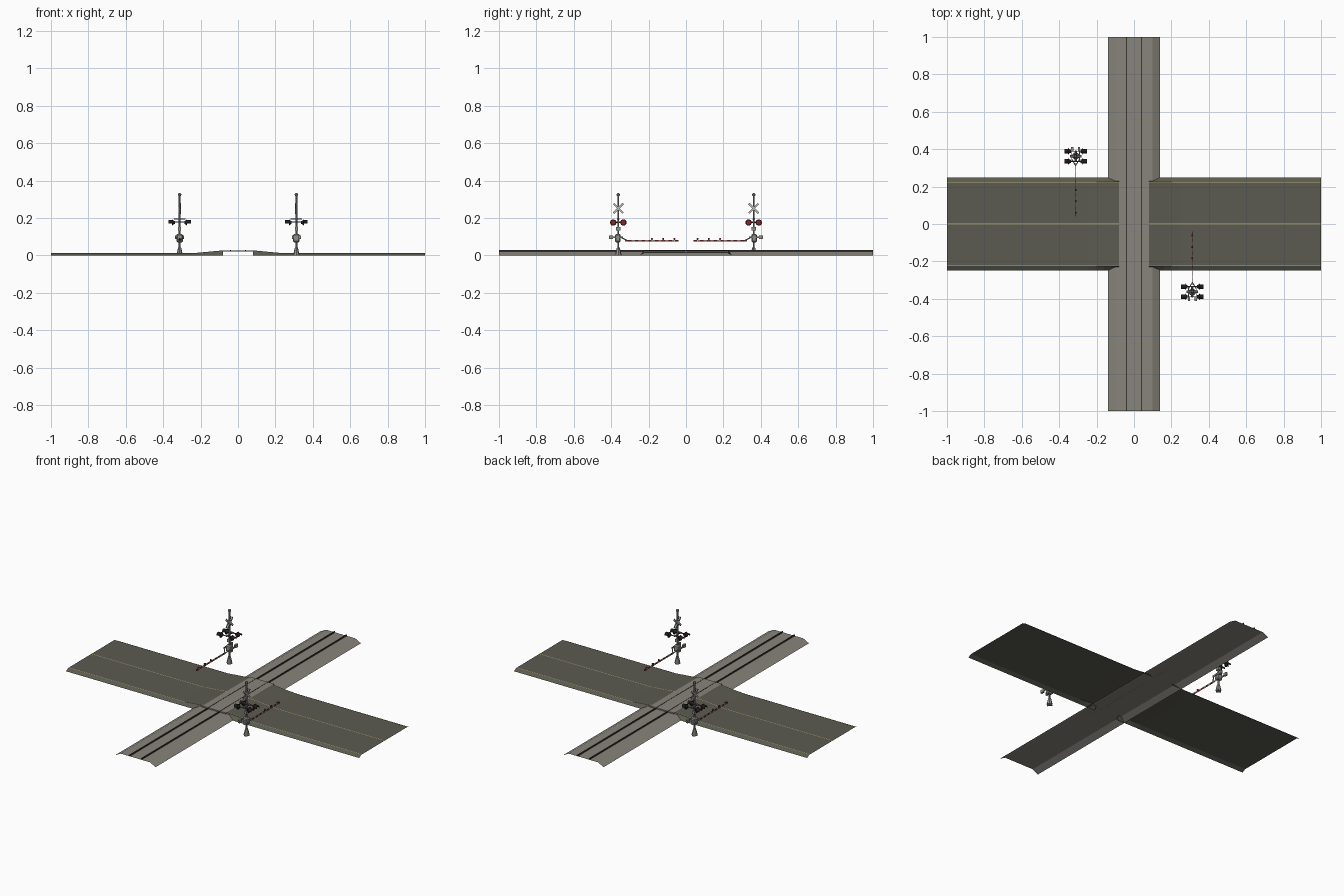
import bpy, bmesh, math
from mathutils import Vector, Matrix

if "Cube" in bpy.data.objects:
    bpy.data.objects.remove(bpy.data.objects["Cube"])


def material(name, r, g, b):
    m = bpy.data.materials.new(name)
    m.diffuse_color = (r, g, b, 1)
    m.use_nodes = True
    m.node_tree.nodes["Principled BSDF"].inputs["Base Color"].default_value = m.diffuse_color
    return m


ASPHALT = material("asphalt", 0.105, 0.104, 0.082)
GRAVEL = material("gravel", 0.25, 0.235, 0.205)
STEEL = material("rail steel", 0.045, 0.04, 0.035)
YELLOW = material("road paint", 0.50, 0.45, 0.18)
GREY = material("galvanised grey", 0.28, 0.28, 0.26)
MAST = material("mast grey", 0.11, 0.11, 0.11)
BLACK = material("lamp black", 0.012, 0.012, 0.012)
RED = material("signal red", 0.25, 0.02, 0.02)
WHITE = material("sign white", 0.5, 0.5, 0.47)


def finish(name, bm, mat, place=None, recalc=True):
    if place:
        bm.transform(place)
    if recalc:
        bmesh.ops.recalc_face_normals(bm, faces=bm.faces)
    me = bpy.data.meshes.new(name)
    bm.to_mesh(me)
    bm.free()
    for m in (mat if isinstance(mat, list) else [mat]):
        me.materials.append(m)
    ob = bpy.data.objects.new(name, me)
    bpy.context.collection.objects.link(ob)
    return ob


def box(name, c, size, mat, place=None, rx=0.0):
    bm = bmesh.new()
    bmesh.ops.create_cube(bm, size=1)
    bm.transform(Matrix.Translation(c) @ Matrix.Rotation(rx, 4, 'X') @ Matrix.Diagonal((*size, 1)))
    return finish(name, bm, mat, place)


def rod(name, a, b, r1, r2, mat, place=None, seg=12):
    a, b = Vector(a), Vector(b)
    d = b - a
    bm = bmesh.new()
    bmesh.ops.create_cone(bm, cap_ends=True, segments=seg, radius1=r1, radius2=r2, depth=d.length)
    bm.transform(Matrix.Translation((a + b) / 2) @ d.to_track_quat('Z', 'Y').to_matrix().to_4x4())
    return finish(name, bm, mat, place)


def sheet(name, xs, ys, height, mat):
    """Open surface over a grid of stations, facing up."""
    bm = bmesh.new()
    g = [[bm.verts.new((x, y, height(x, y))) for y in ys] for x in xs]
    for i in range(len(xs) - 1):
        for j in range(len(ys) - 1):
            bm.faces.new((g[i][j], g[i + 1][j], g[i + 1][j + 1], g[i][j + 1]))
    return finish(name, bm, mat, recalc=False)


# Road: flat, then ramped up to the track, with sloping shoulders
def road_z(x):
    t = max(0, min(1, (0.24 - abs(x)) / 0.16))
    return 0.012 + 0.015 * t


STATIONS = [0.08, 0.12, 0.16, 0.20, 0.24, 1.0]
for s, side in ((1, "right"), (-1, "left")):
    xs = sorted(s * x for x in STATIONS)
    sheet(f"road_{side}", xs, [-0.248, -0.225, 0.225, 0.248],
          lambda x, y: 0 if abs(y) > 0.23 else road_z(x), ASPHALT)
    # painted edge and centre lines
    for y, label in ((0.221, "back"), (0, "centre"), (-0.221, "front")):
        sheet(f"{label}_line_{side}", xs, [y - 0.0016, y + 0.0016],
              lambda x, y: road_z(x) + 0.0004, YELLOW)

# Track bed, rails and crossing panel
sheet("track_bed", [-0.138, -0.10, 0.10, 0.138], [-1, 1],
      lambda x, y: 0 if abs(x) > 0.12 else 0.02, GRAVEL)
for s, side in ((1, "right"), (-1, "left")):
    box(f"rail_{side}", (s * 0.04, 0, 0.024), (0.005, 2, 0.008), STEEL)
box("crossing_panel", (0, 0, 0.0235), (0.16, 0.47, 0.007), GRAVEL)


def hood(name, x, y, z, s, place):
    """Half-tube visor over a lamp, reaching outwards along x."""
    bm = bmesh.new()
    rings = []
    for dx in (0, 0.022 * s):
        rings.append([bm.verts.new((x + dx, y + r * math.cos(a), z + r * math.sin(a)))
                      for r, a in [(0.0125, math.radians(-20 + 220 * i / 10)) for i in range(11)]])
    for i in range(10):
        bm.faces.new((rings[0][i], rings[0][i + 1], rings[1][i + 1], rings[1][i]))
    finish(name, bm, BLACK, place)


def signal(tag, place):
    # Local frame: mast on the origin, gate arm reaching along +y
    def n(p):
        return f"{p}_{tag}"

    rod(n("foot"), (0, 0, 0), (0, 0, 0.004), 0.02, 0.02, GREY, place, 4)
    rod(n("base"), (0, 0, 0.004), (0, 0, 0.042), 0.017, 0.008, GREY, place, 8)
    rod(n("mast"), (0, 0, 0.04), (0, 0, 0.32), 0.005, 0.005, MAST, place)
    bm = bmesh.new()
    bmesh.ops.create_uvsphere(bm, u_segments=12, v_segments=8, radius=0.009)
    bm.transform(Matrix.Translation((0, 0, 0.325)))
    finish(n("bell"), bm, MAST, place)
    # gate mechanism and counterweights
    mech = box(n("gate_mechanism"), (0, -0.002, 0.092), (0.036, 0.03, 0.044), GREY, place)
    bev = mech.modifiers.new("bevel", 'BEVEL')
    bev.width = 0.006
    bev.segments = 1
    for s in (-1, 1):
        box(n("counterweight_arm"), (s * 0.021, -0.012, 0.097), (0.004, 0.075, 0.01), GREY, place)
        box(n("counterweight"), (s * 0.018, -0.04, 0.098), (0.012, 0.022, 0.018), GREY, place)
        rod(n("arm_bracket"), (s * 0.021, 0.015, 0.096), (0, 0.05, 0.079), 0.003, 0.003, GREY, place, 6)
    # striped gate arm
    count = 16
    y0, y1 = 0.035, 0.322
    step = (y1 - y0) / count
    bm = bmesh.new()
    for i in range(count):
        r = bmesh.ops.create_cube(bm, size=1)
        m = Matrix.Translation((0, y0 + (i + 0.5) * step, 0.079)) @ Matrix.Diagonal((0.004, step, 0.009, 1))
        bmesh.ops.transform(bm, matrix=m, verts=r["verts"])
        for f in {f for v in r["verts"] for f in v.link_faces}:
            f.material_index = i % 2
    finish(n("gate_arm"), bm, [WHITE, RED], place)
    for y in (0.18, 0.24, 0.30):
        rod(n("arm_lamp"), (-0.004, y, 0.088), (0.004, y, 0.088), 0.0055, 0.0055, RED, place, 8)
    # junction box and crossarm
    box(n("junction_box"), (0, 0, 0.143), (0.016, 0.022, 0.018), GREY, place)
    rod(n("lamp_crossarm"), (0, -0.03, 0.178), (0, 0.03, 0.178), 0.004, 0.004, MAST, place, 8)
    box(n("sign_bracket"), (0, 0, 0.194), (0.06, 0.012, 0.005), MAST, place)
    # two pairs of flashing lamps facing both ways along the road
    for s in (-1, 1):
        for y in (-0.027, 0.027):
            rod(n("lamp_stem"), (0, y, 0.178), (s * 0.034, y, 0.178), 0.003, 0.003, MAST, place, 6)
            rod(n("lamp_housing"), (s * 0.026, y, 0.176), (s * 0.036, y, 0.176), 0.008, 0.0125, BLACK, place)
            rod(n("lamp_target"), (s * 0.036, y, 0.176), (s * 0.038, y, 0.176), 0.017, 0.017, BLACK, place, 16)
            rod(n("lamp_lens"), (s * 0.038, y, 0.176), (s * 0.04, y, 0.176), 0.0155, 0.013, RED, place, 16)
            hood(n("lamp_hood"), s * 0.038, y, 0.176, s, place)
        # crossed sign boards
        for a in (-1, 1):
            box(n("crossbuck_board"), (s * (0.006 + 0.0005 * a), 0, 0.252), (0.0015, 0.072, 0.011),
                WHITE, place, a * math.pi / 4)


signal("front", Matrix.Translation((0.312, -0.362, 0)))
signal("back", Matrix.Translation((-0.312, 0.362, 0)) @ Matrix.Rotation(math.pi, 4, 'Z'))
